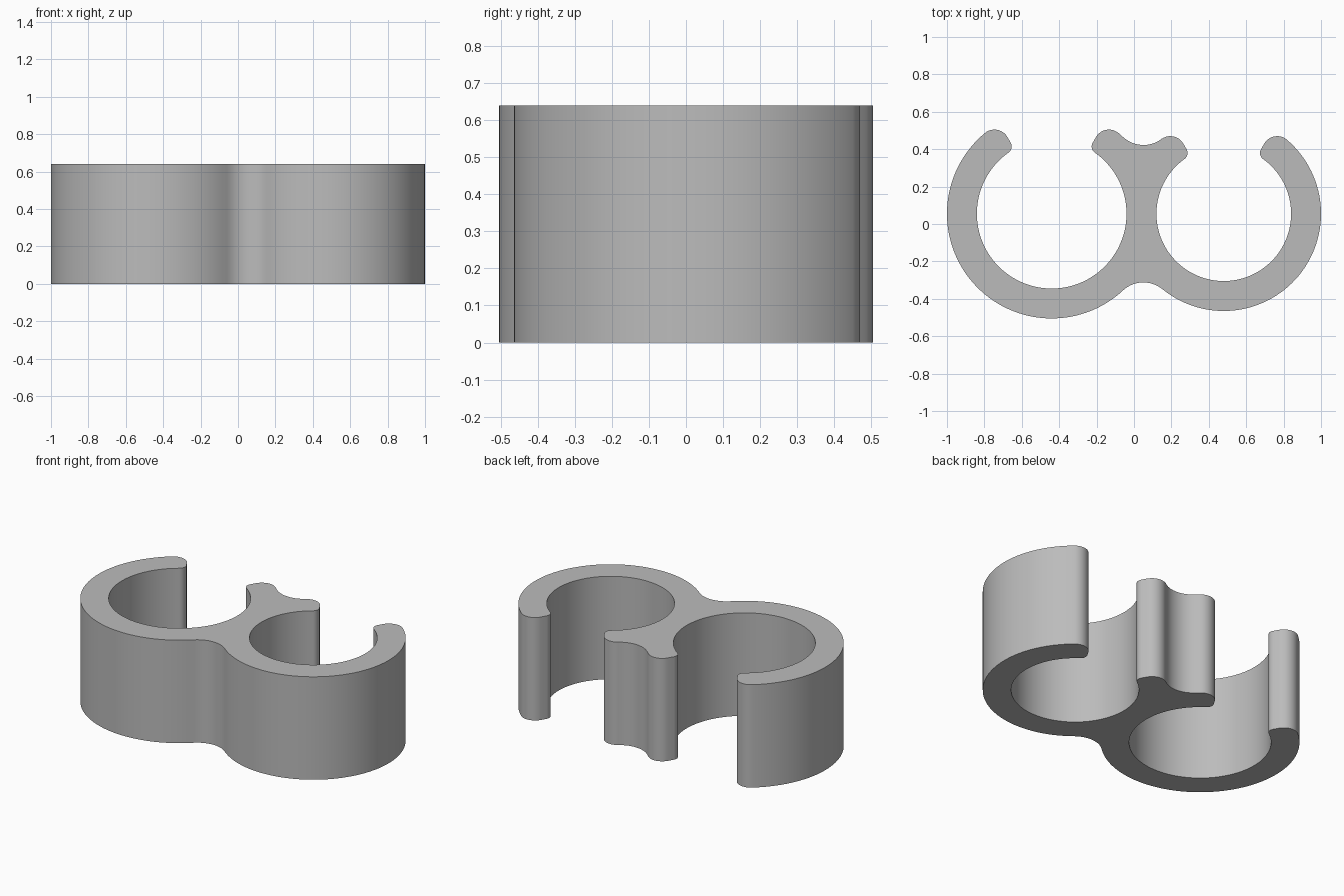
import bpy
import bmesh
from math import sin, cos, asin, atan2, sqrt, radians, degrees, ceil
from mathutils import Vector

cube = bpy.data.objects.get("Cube")
if cube:
    bpy.data.objects.remove(cube, do_unlink=True)

HEIGHT = 0.64
WALL = 0.16
NOTCH = 0.16          # radius of the blends between the rings
OUTER_LIP = 0.08      # rounding of the jaw ends
INNER_LIP = 0.04
JAW = 60              # angle at which each jaw ends
LEFT = (Vector((-0.44, 0.055)), 0.40)
RIGHT = (Vector((0.48, 0.055)), 0.36)


def polar(centre, radius, angle):
    a = radians(angle)
    return centre + Vector((cos(a), sin(a))) * radius


def arc(centre, radius, start, end):
    step = 3 if radius > 0.2 else 9
    n = max(1, ceil(abs(end - start) / step))
    return [polar(centre, radius, start + (end - start) * i / n) for i in range(n + 1)]


def lip_angles(bore):
    """Angles taken up by the outer and inner rounding of a jaw end."""
    outer = degrees(asin(OUTER_LIP / (bore + WALL - OUTER_LIP)))
    inner = degrees(asin(INNER_LIP / (bore + INNER_LIP)))
    return outer, inner


def jaw_end(ring):
    """Rounded right-hand jaw end, from the outer wall to the bore."""
    centre, bore = ring
    outer, inner = lip_angles(bore)
    a, b = JAW - outer, JAW - inner
    return (arc(polar(centre, bore + WALL - OUTER_LIP, a), OUTER_LIP, a, JAW + 90)
            + arc(polar(centre, bore + INNER_LIP, b), INNER_LIP, JAW + 90, b + 180))


def opening(ring):
    """Right jaw end, bore, then the mirrored left jaw end."""
    centre, bore = ring
    right = jaw_end(ring)
    b = JAW - lip_angles(bore)[1]
    left = [Vector((2 * centre.x - p.x, p.y)) for p in reversed(right)]
    return right + arc(centre, bore, b, -180 - b) + left


def notch_centre():
    """Offset of the blend circle from the left ring, touching both rings."""
    d = RIGHT[0].x - LEFT[0].x
    p, q = LEFT[1] + WALL + NOTCH, RIGHT[1] + WALL + NOTCH
    x = (d * d + p * p - q * q) / (2 * d)
    return x, sqrt(p * p - x * x), d


# Outline of the clip, counter-clockwise
nx, ny, spacing = notch_centre()
la = degrees(atan2(ny, nx))
ra = degrees(atan2(ny, spacing - nx))
lower = LEFT[0] + Vector((nx, -ny))
upper = LEFT[0] + Vector((nx, ny))
l_lip, r_lip = lip_angles(LEFT[1])[0], lip_angles(RIGHT[1])[0]
outline = (
    arc(LEFT[0], LEFT[1] + WALL, 180 - JAW + l_lip, 360 - la)
    + arc(lower, NOTCH, 180 - la, ra)
    + arc(RIGHT[0], RIGHT[1] + WALL, 180 + ra, 360 + JAW - r_lip)
    + opening(RIGHT)
    + arc(RIGHT[0], RIGHT[1] + WALL, 180 - JAW + r_lip, 180 - ra)
    + arc(upper, NOTCH, -ra, la - 180)
    + arc(LEFT[0], LEFT[1] + WALL, la, JAW - l_lip)
    + opening(LEFT)
)

# Extrude the outline into the clip body
bm = bmesh.new()
verts = []
for p in outline:
    if not verts or (verts[-1].co.xy - p).length > 1e-4:
        verts.append(bm.verts.new((p.x, p.y, 0)))
if (verts[0].co.xy - verts[-1].co.xy).length < 1e-4:
    bm.verts.remove(verts.pop())
base = bm.faces.new(verts)
extruded = bmesh.ops.extrude_face_region(bm, geom=[base], use_keep_orig=True)
top = [v for v in extruded["geom"] if isinstance(v, bmesh.types.BMVert)]
bmesh.ops.translate(bm, verts=top, vec=(0, 0, HEIGHT))
bmesh.ops.recalc_face_normals(bm, faces=bm.faces)
mesh = bpy.data.meshes.new("double_clip")
bm.to_mesh(mesh)
bm.free()

clip = bpy.data.objects.new("double_clip", mesh)
bpy.context.collection.objects.link(clip)

# Plain grey plastic
grey = bpy.data.materials.new("grey_plastic")
grey.use_nodes = True
colour = (0.5, 0.5, 0.5, 1)
grey.diffuse_color = colour
grey.node_tree.nodes["Principled BSDF"].inputs["Base Color"].default_value = colour
mesh.materials.append(grey)

bpy.ops.object.select_all(action="DESELECT")
clip.select_set(True)
bpy.context.view_layer.objects.active = clip
bpy.ops.object.shade_smooth_by_angle(angle=radians(30))
